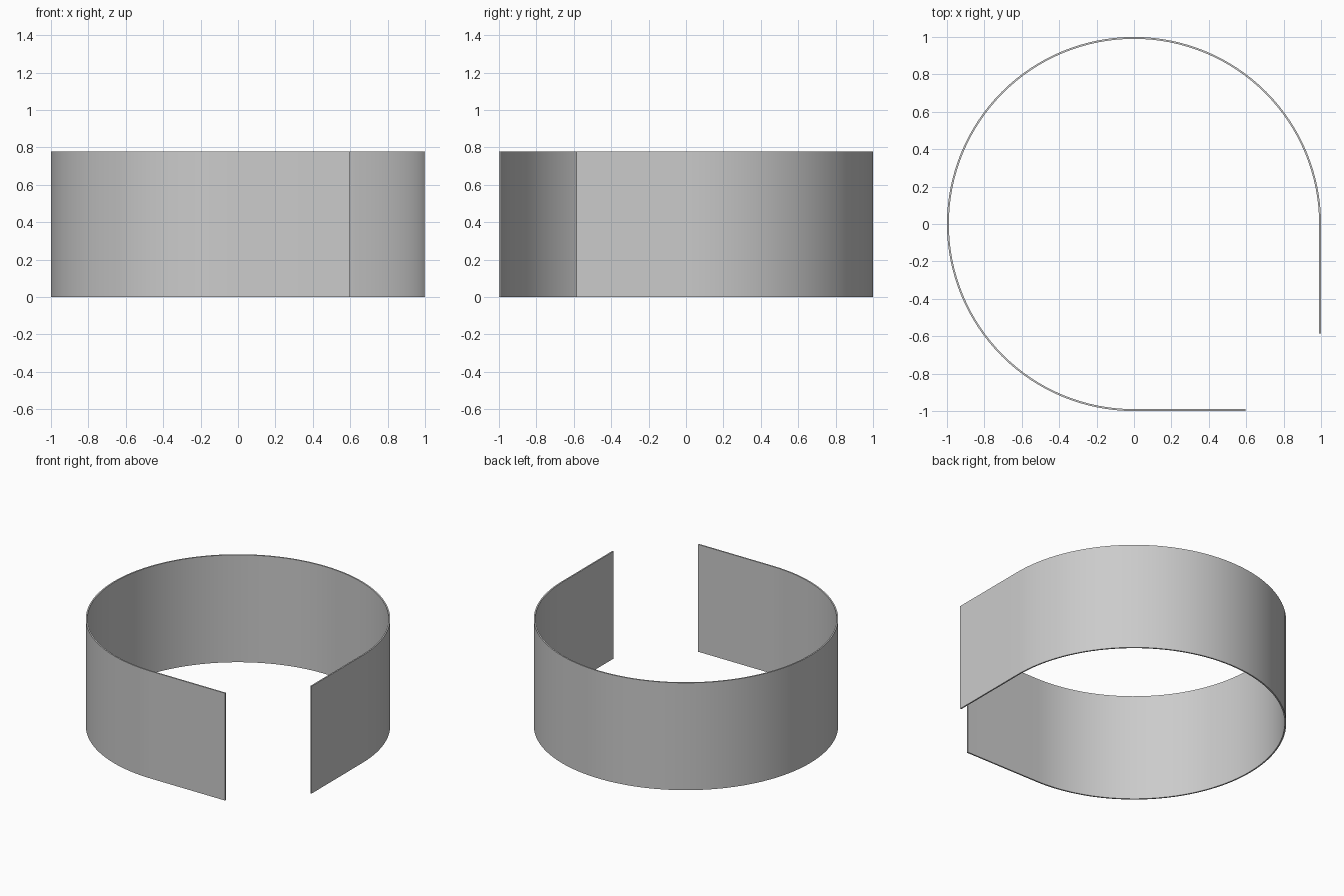
import bpy, bmesh, math

if "Cube" in bpy.data.objects:
    bpy.data.objects.remove(bpy.data.objects["Cube"])

OUTER, THICK, HEIGHT = 1.0, 0.01, 0.778
RIGHT_END, FRONT_END = -0.585, 0.595   # where the two straight tails stop
STEPS = 96


def ribbon_line(r):
    """Plan outline: straight tail, three-quarter arc, straight tail."""
    arc = [(r * math.cos(a), r * math.sin(a))
           for a in (1.5 * math.pi * i / STEPS for i in range(STEPS + 1))]
    return [(r, RIGHT_END)] + arc + [(FRONT_END, -r)]


# Open band: bottom strip between outer and inner outlines, extruded upward
bm = bmesh.new()
outer = [bm.verts.new((x, y, 0)) for x, y in ribbon_line(OUTER)]
inner = [bm.verts.new((x, y, 0)) for x, y in ribbon_line(OUTER - THICK)]
strip = [bm.faces.new((outer[i], outer[i + 1], inner[i + 1], inner[i]))
         for i in range(len(outer) - 1)]
top = bmesh.ops.extrude_face_region(bm, geom=strip, use_keep_orig=True)
verts = [g for g in top["geom"] if isinstance(g, bmesh.types.BMVert)]
bmesh.ops.translate(bm, verts=verts, vec=(0, 0, HEIGHT))
bmesh.ops.recalc_face_normals(bm, faces=bm.faces)

mesh = bpy.data.meshes.new("open_band")
bm.to_mesh(mesh)
bm.free()
band = bpy.data.objects.new("open_band", mesh)
bpy.context.collection.objects.link(band)

# Smooth curve with crisp rims
bpy.context.view_layer.objects.active = band
band.select_set(True)
bpy.ops.object.shade_smooth_by_angle(angle=math.radians(30))
